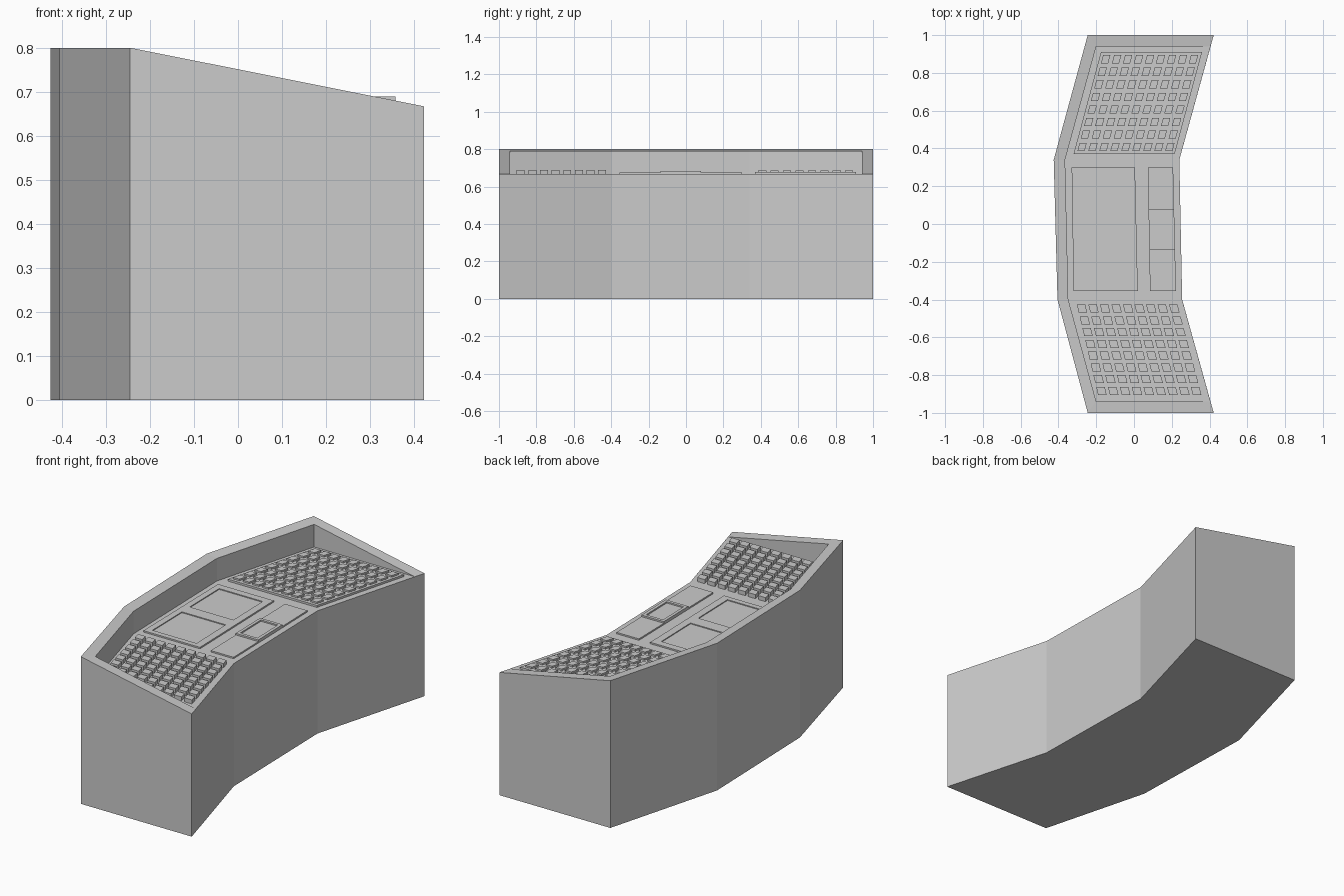
import bpy, bmesh
from mathutils import Vector

if "Cube" in bpy.data.objects:
    bpy.data.objects.remove(bpy.data.objects["Cube"])

FLOOR = 0.667


def finish(name, bm):
    bmesh.ops.recalc_face_normals(bm, faces=bm.faces)
    me = bpy.data.meshes.new(name)
    bm.to_mesh(me)
    bm.free()
    ob = bpy.data.objects.new(name, me)
    bpy.context.collection.objects.link(ob)
    return ob


def bilerp(q, u, v):
    # quad order: low-left, low-right, high-right, high-left
    a, b, c, d = (Vector(p) for p in q)
    return a.lerp(b, u).lerp(d.lerp(c, u), v)


def sub(q, u0, u1, v0, v1):
    return [bilerp(q, u, v) for u, v in ((u0, v0), (u1, v0), (u1, v1), (u0, v1))]


def slab(bm, q, z0, z1):
    lo = [bm.verts.new((p[0], p[1], z0)) for p in q]
    hi = [bm.verts.new((p[0], p[1], z1)) for p in q]
    bm.faces.new(lo[::-1])
    bm.faces.new(hi)
    for i in range(4):
        j = (i + 1) % 4
        bm.faces.new((lo[i], lo[j], hi[j], hi[i]))


def frame(bm, outer, inner, z0, z1, zin):
    # raised border around a sunken face
    rings = [[bm.verts.new((p[0], p[1], z)) for p in q]
             for q, z in ((outer, z0), (outer, z1), (inner, z1), (inner, zin))]
    for r, s in zip(rings, rings[1:]):
        for i in range(4):
            j = (i + 1) % 4
            bm.faces.new((r[i], r[j], s[j], s[i]))
    bm.faces.new(rings[-1])


def key_grid(bm, q, nu, nv, fill_u, fill_v, z0, z1):
    pu, pv = 1 / (nu - 1 + fill_u), 1 / (nv - 1 + fill_v)
    for i in range(nu):
        for j in range(nv):
            slab(bm, sub(q, i * pu, (i + fill_u) * pu, j * pv, (j + fill_v) * pv), z0, z1)


# console body: curved desk with a tall back rim and sloping end walls
back = [(-0.245, 1), (-0.425, 0.34), (-0.405, -0.4), (-0.245, -1)]
front = [(0.422, 1), (0.24, 0.34), (0.255, -0.4), (0.422, -1)]
inner = [(-0.2, 0.94), (-0.365, 0.34), (-0.348, -0.4), (-0.2, -0.94)]
bm = bmesh.new()
row = lambda pts, z: [bm.verts.new((x, y, z)) for x, y in pts]
b0, b1 = row(back, 0), row(back, 0.8)
f0, f1 = row(front, 0), row(front, FLOOR)
rim, low = row(inner, 0.79), row(inner, FLOOR)
e = row([(0.405, 0.94), (0.405, -0.94)], FLOOR)
edge = [e[0], f1[1], f1[2], e[1]]
for i in range(3):
    bm.faces.new((b0[i], b0[i + 1], b1[i + 1], b1[i]))
    bm.faces.new((b0[i], b0[i + 1], f0[i + 1], f0[i]))
    bm.faces.new((b1[i], b1[i + 1], rim[i + 1], rim[i]))
    bm.faces.new((rim[i], rim[i + 1], low[i + 1], low[i]))
    bm.faces.new((low[i], low[i + 1], edge[i + 1], edge[i]))
bm.faces.new((f0[0], f0[1], f1[1], e[0], f1[0]))
bm.faces.new((f0[1], f0[2], f1[2], f1[1]))
bm.faces.new((f0[2], f0[3], f1[3], e[1], f1[2]))
for k, s in ((0, 0), (3, 1)):
    bm.faces.new((b0[k], f0[k], f1[k], b1[k]))
    bm.faces.new((b1[k], f1[k], e[s], rim[k]))
    bm.faces.new((rim[k], low[k], e[s]))
finish("console_body", bm)

# front key field
bm = bmesh.new()
key_grid(bm, [(-0.19, -0.905), (0.357, -0.905), (0.23, -0.427), (-0.302, -0.427)],
         9, 8, 0.72, 0.68, FLOOR, 0.689)
finish("front_keys", bm)

# rear button panel
rear = [(-0.32, 0.37), (0.215, 0.37), (0.36, 0.91), (-0.175, 0.91)]
bm = bmesh.new()
slab(bm, rear, FLOOR, 0.678)
key_grid(bm, sub(rear, 0.03, 0.97, 0.03, 0.97), 9, 8, 0.65, 0.65, 0.678, 0.687)
finish("rear_button_panel", bm)

# screen panel: two halves, each with a sunken screen
plate = [(-0.32, -0.355), (0.02, -0.355), (0.005, 0.3), (-0.33, 0.3)]
bm = bmesh.new()
for v0, v1 in ((0, 0.5), (0.5, 1)):
    half = sub(plate, 0, 1, v0, v1)
    frame(bm, half, sub(half, 0.1, 0.88, 0.09, 0.88), FLOOR, 0.675, 0.67)
finish("screen_panel", bm)

# control strip with a raised framed pad in the middle
strip = [(0.085, -0.355), (0.222, -0.355), (0.207, 0.3), (0.073, 0.3)]
bm = bmesh.new()
slab(bm, strip, FLOOR, 0.675)
finish("control_strip", bm)
bm = bmesh.new()
pad = sub(strip, 0, 1, 0.335, 0.665)
frame(bm, pad, sub(pad, 0.12, 0.87, 0.08, 0.92), 0.675, 0.684, 0.6765)
finish("control_pad", bm)
